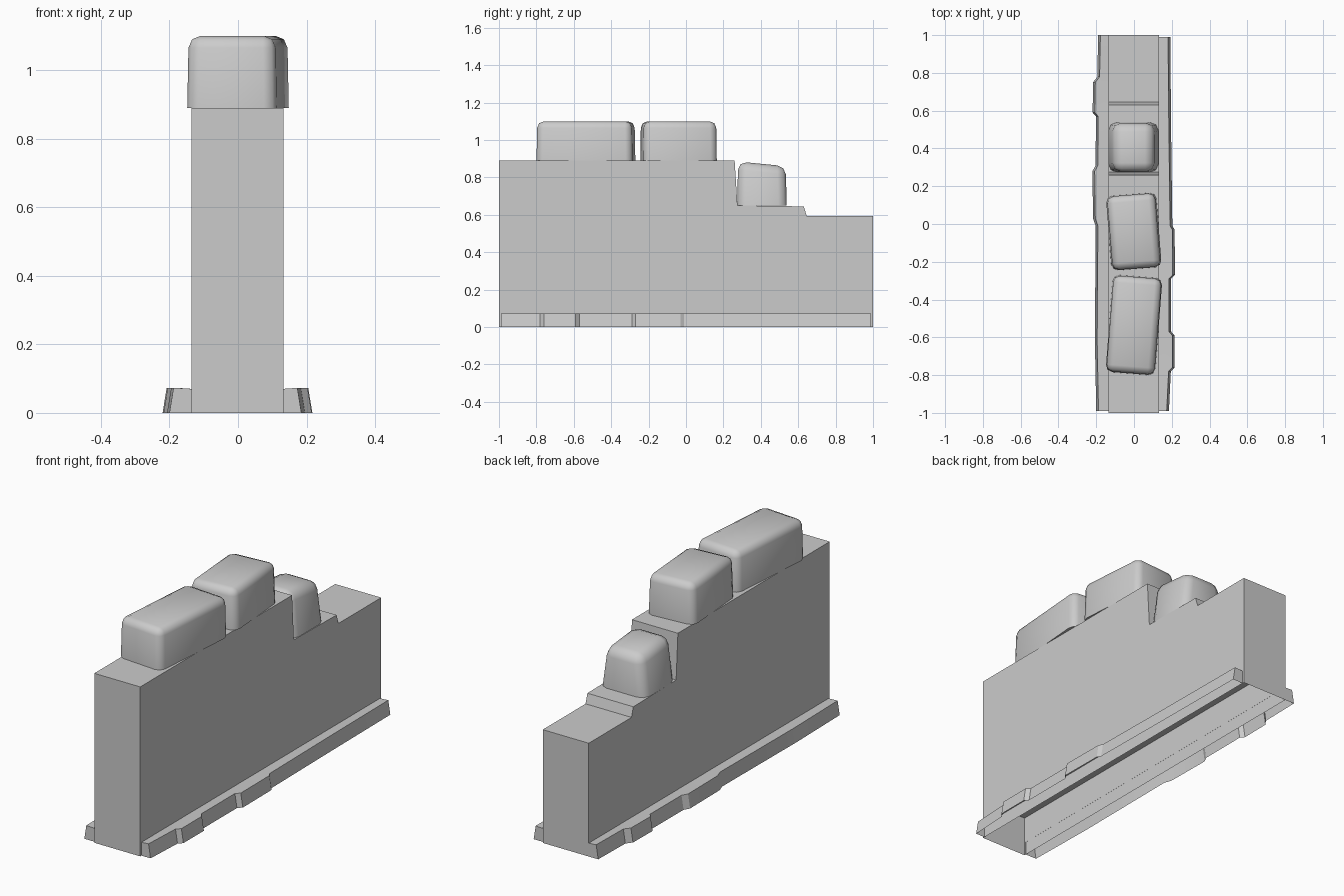
import bpy, bmesh, math
from mathutils import Matrix, Vector

if "Cube" in bpy.data.objects:
    bpy.data.objects.remove(bpy.data.objects["Cube"], do_unlink=True)

# Single stone colour
STONE = (0.6, 0.6, 0.6, 1.0)
stone = bpy.data.materials.new("grey stone")
stone.use_nodes = True
stone.diffuse_color = STONE
stone.node_tree.nodes["Principled BSDF"].inputs["Base Color"].default_value = STONE


def finish(bm, name, smooth=None):
    bmesh.ops.recalc_face_normals(bm, faces=bm.faces[:])
    mesh = bpy.data.meshes.new(name)
    bm.to_mesh(mesh)
    bm.free()
    mesh.materials.append(stone)
    obj = bpy.data.objects.new(name, mesh)
    bpy.context.collection.objects.link(obj)
    if smooth:
        bpy.ops.object.select_all(action="DESELECT")
        obj.select_set(True)
        bpy.context.view_layer.objects.active = obj
        bpy.ops.object.shade_smooth_by_angle(angle=math.radians(smooth))
    return obj


def wall():
    # Stepped side profile extruded across x, with a recessed underside
    profile = [(-1, 0), (-1, 0.89), (0.26, 0.89), (0.275, 0.65),
               (0.63, 0.645), (0.645, 0.595), (1, 0.595), (1, 0)]
    bm = bmesh.new()
    side = bm.faces.new([bm.verts.new((-0.135, y, z)) for y, z in profile])
    ext = bmesh.ops.extrude_face_region(bm, geom=[side])
    moved = [v for v in ext["geom"] if isinstance(v, bmesh.types.BMVert)]
    bmesh.ops.translate(bm, verts=moved, vec=(0.267, 0, 0))
    bmesh.ops.recalc_face_normals(bm, faces=bm.faces[:])
    under = [f for f in bm.faces if f.normal.z < -0.9]
    bmesh.ops.inset_region(bm, faces=under, thickness=0.002)
    for v in under[0].verts:
        v.co.z = 0.21
    finish(bm, "wall")


def trim(name, side, inner, path):
    # Uneven skirting, open underneath, following (y, outward reach)
    bm = bmesh.new()
    rows = []
    for y, reach in path:
        section = [(inner, 0.07), (reach - 0.012, 0.073), (reach, 0)]
        rows.append([bm.verts.new((side * x, y, z)) for x, z in section])
    for a, b in zip(rows, rows[1:]):
        for i in range(2):
            bm.faces.new((a[i], a[i + 1], b[i + 1], b[i]))
    for row in (rows[0], rows[-1]):
        foot = bm.verts.new((side * inner, row[0].co.y, 0))
        bm.faces.new(row + [foot])
    finish(bm, name, 25)


def block(name, size, centre, turn, bevel, top_scale=(1, 1), drop=0):
    # Rounded stone: tapered box with bevelled sides and top
    bm = bmesh.new()
    bmesh.ops.create_cube(bm, size=1)
    for v in bm.verts:
        v.co = Vector(v.co[i] * size[i] for i in range(3))
        if v.co.z > 0:
            v.co.x *= top_scale[0]
            v.co.y *= top_scale[1]
            if v.co.y > 0:
                v.co.z -= drop
    base = -size[2] / 2
    edges = [e for e in bm.edges if max(v.co.z for v in e.verts) > base + 0.01]
    bmesh.ops.bevel(bm, geom=edges, offset=bevel, segments=2,
                    profile=0.5, affect="EDGES")
    bm.transform(Matrix.Translation(centre) @ Matrix.Rotation(math.radians(turn), 4, "Z"))
    finish(bm, name, 50)


wall()

trim("left_trim", 1, 0.131,
     [(-0.99, 0.185), (-0.78, 0.195), (-0.76, 0.215), (-0.59, 0.215),
      (-0.57, 0.197), (-0.29, 0.197), (-0.27, 0.217), (-0.03, 0.215),
      (-0.01, 0.203), (0.45, 0.197), (0.99, 0.192)])
trim("right_trim", -1, 0.134,
     [(-0.99, 0.2), (-0.62, 0.207), (-0.01, 0.203), (0.03, 0.217),
      (0.28, 0.22), (0.31, 0.203), (0.57, 0.202), (0.59, 0.219),
      (0.75, 0.217), (0.78, 0.194), (1, 0.19)])

# Stones on the wall
block("front_stone", (0.262, 0.515, 0.21), (0, -0.535, 0.995), -4.5, 0.035, (0.97, 0.985))
block("middle_stone", (0.266, 0.395, 0.21), (-0.001, -0.04, 0.995), 4.5, 0.035, (0.95, 0.985))
block("back_stone", (0.265, 0.265, 0.236), (-0.003, 0.406, 0.767), 0, 0.045, (0.8, 0.96), 0.025)
